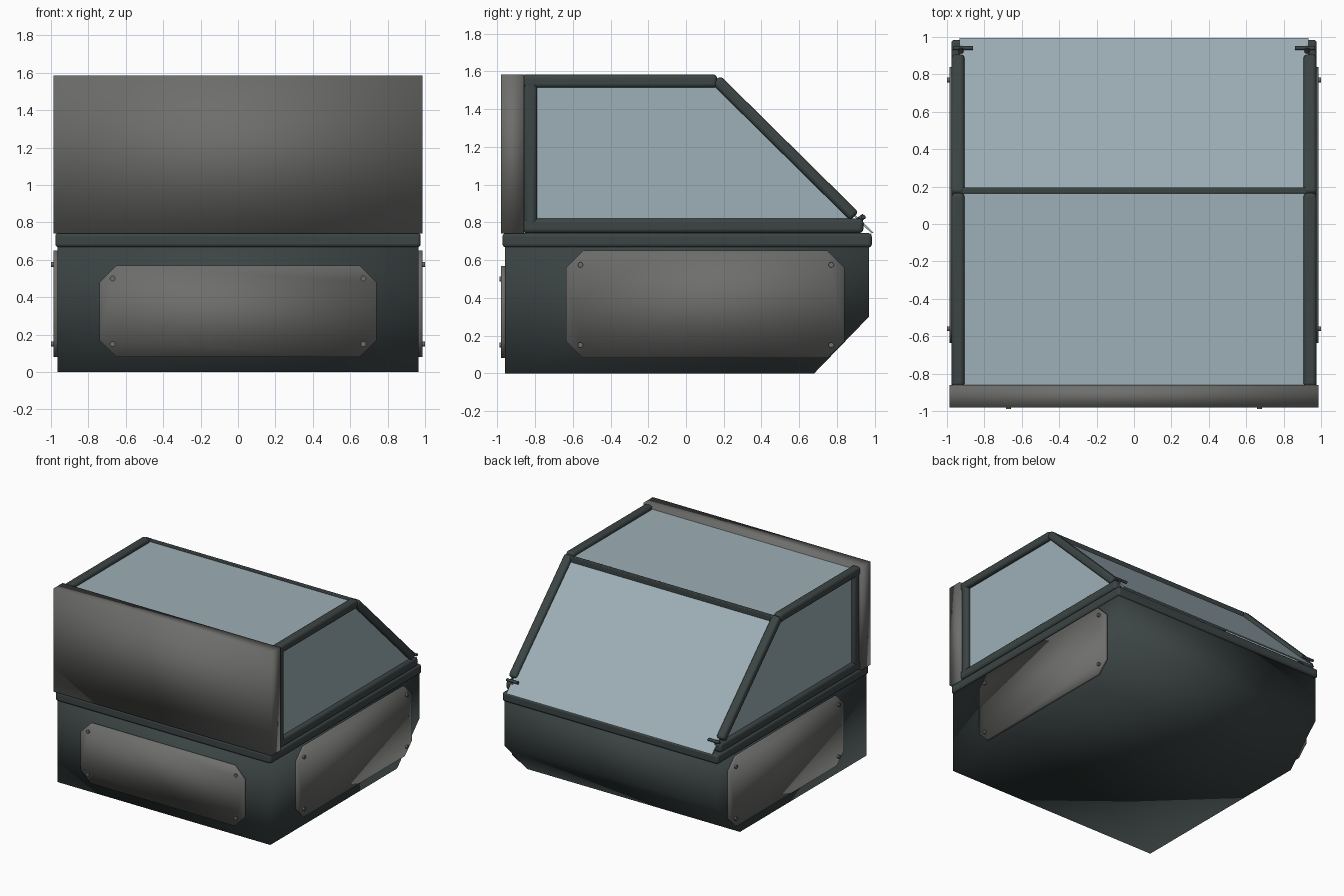
import bpy, bmesh, math
from mathutils import Vector, Matrix

if "Cube" in bpy.data.objects:
    bpy.data.objects.remove(bpy.data.objects["Cube"])


def material(name, rgb):
    m = bpy.data.materials.new(name)
    m.diffuse_color = (*rgb, 1)
    m.use_nodes = True
    m.node_tree.nodes["Principled BSDF"].inputs["Base Color"].default_value = m.diffuse_color
    return m


FRAME = material("dark frame", (0.045, 0.058, 0.058))
PANEL = material("grey panel", (0.155, 0.155, 0.150))
GLASS = material("pale glass", (0.34, 0.43, 0.475))


def finish(bm, name, mat, shade="flat", bevel=0):
    bmesh.ops.recalc_face_normals(bm, faces=bm.faces)
    me = bpy.data.meshes.new(name)
    bm.to_mesh(me)
    bm.free()
    me.materials.append(mat)
    ob = bpy.data.objects.new(name, me)
    bpy.context.collection.objects.link(ob)
    if bevel:
        b = ob.modifiers.new("rounded edges", 'BEVEL')
        b.width, b.segments = bevel, 3
    if shade == "smooth":
        me.shade_smooth()
    elif shade == "angle":
        bpy.ops.object.select_all(action='DESELECT')
        bpy.context.view_layer.objects.active = ob
        ob.select_set(True)
        bpy.ops.object.shade_smooth_by_angle(angle=math.radians(40))
    return ob


def prism(name, outline, axis, lo, hi, mat, **kw):
    """Extrude a 2D outline: axis 'x' takes (y, z), axis 'y' takes (x, z)."""
    bm = bmesh.new()
    place = (lambda a, b, d: (d, a, b)) if axis == 'x' else (lambda a, b, d: (a, d, b))
    near = [bm.verts.new(place(a, b, lo)) for a, b in outline]
    far = [bm.verts.new(place(a, b, hi)) for a, b in outline]
    n = len(outline)
    bm.faces.new(near)
    bm.faces.new(far[::-1])
    for i in range(n):
        j = (i + 1) % n
        bm.faces.new((near[i], far[i], far[j], near[j]))
    return finish(bm, name, mat, **kw)


def box(name, x, y, z, mat, **kw):
    return prism(name, [(y[0], z[0]), (y[1], z[0]), (y[1], z[1]), (y[0], z[1])],
                 'x', x[0], x[1], mat, **kw)


def rod(name, a, b, radius, mat, sides=10):
    a, b = Vector(a), Vector(b)
    bm = bmesh.new()
    turn = (b - a).to_track_quat('Z', 'Y').to_matrix().to_4x4()
    bmesh.ops.create_cone(bm, cap_ends=True, segments=sides, radius1=radius,
                          radius2=radius, depth=(b - a).length,
                          matrix=Matrix.Translation((a + b) / 2) @ turn)
    return finish(bm, name, mat, shade="angle")


def clipped(a0, a1, b0, b1, c):
    """Rectangle outline with cut corners."""
    return [(a0 + c, b0), (a1 - c, b0), (a1, b0 + c), (a1, b1 - c),
            (a1 - c, b1), (a0 + c, b1), (a0, b1 - c), (a0, b0 + c)]


def bar(name, p, q, s, w=0.035):
    """Rounded square bar running between two (y, z) points on side s."""
    p, q = Vector(p), Vector(q)
    d = (q - p).normalized()
    n = Vector((-d.y, d.x)) * w
    xs = sorted((s * 0.906, s * 0.976))
    return prism(name, [tuple(p + n), tuple(p - n), tuple(q - n), tuple(q + n)],
                 'x', xs[0], xs[1], FRAME, shade="angle", bevel=0.02)


# Lower hull with the sloped underside, and the rim around its top
prism("lower_hull", [(-0.96, 0), (0.68, 0), (0.97, 0.30), (0.97, 0.69), (-0.96, 0.69)],
      'x', -0.965, 0.965, FRAME, shade="smooth")
box("rim", (-0.977, 0.977), (-0.973, 0.985), (0.667, 0.743), FRAME,
    shade="angle", bevel=0.018)

# Tall front panel of the upper cabin
box("front_panel", (-0.987, 0.987), (-0.98, -0.86), (0.742, 1.585), PANEL, shade="smooth")

# Front cover plate and its bolts
prism("front_plate", clipped(-0.74, 0.74, 0.08, 0.57, 0.09), 'y', -0.98, -0.955,
      PANEL, shade="smooth")
for x in (-0.67, 0.67):
    for z in (0.15, 0.50):
        rod("front_bolt", (x, -0.97, z), (x, -0.988, z), 0.014, PANEL)

for s, side in ((-1, "left"), (1, "right")):
    # Side cover plate and its bolts
    xs = sorted((s * 0.96, s * 0.986))
    prism(side + "_plate", clipped(-0.635, 0.84, 0.08, 0.65, 0.09), 'x', xs[0], xs[1],
          PANEL, shade="smooth")
    for y in (-0.56, 0.77):
        for z in (0.15, 0.575):
            rod(side + "_bolt", (s * 0.975, y, z), (s * 0.999, y, z), 0.014, PANEL)

    # Window frame bars
    bar(side + "_roof_bar", (-0.87, 1.549), (0.165, 1.549), s)
    bar(side + "_sill_bar", (-0.87, 0.782), (0.94, 0.782), s, 0.038)
    bar(side + "_front_post", (-0.825, 0.78), (-0.825, 1.55), s)
    bar(side + "_windscreen_bar", (0.16, 1.556), (0.893, 0.832), s, 0.031)

    # Side window
    xs = sorted((s * 0.936, s * 0.944))
    prism(side + "_window", [(-0.86, 0.78), (0.92, 0.78), (0.16, 1.545), (-0.86, 1.545)],
          'x', xs[0], xs[1], GLASS)

    # Small latch at the foot of the windscreen
    rod(side + "_latch_pin", (s * 0.862, 0.94, 0.83), (s * 0.965, 0.94, 0.83), 0.011, FRAME)
    rod(side + "_latch_stem", (s * 0.925, 0.90, 0.80), (s * 0.925, 0.945, 0.835), 0.014, FRAME)

# Roof glass and sloped windscreen, with the crossbar where they meet
box("roof_glass", (-0.94, 0.94), (-0.87, 0.17), (1.545, 1.553), GLASS)
prism("windscreen", [(0.165, 1.553), (0.995, 0.745), (0.983, 0.742), (0.160, 1.545)],
      'x', -0.932, 0.932, GLASS)
box("crossbar", (-0.94, 0.94), (0.163, 0.196), (1.52, 1.565), FRAME,
    shade="angle", bevel=0.006)
